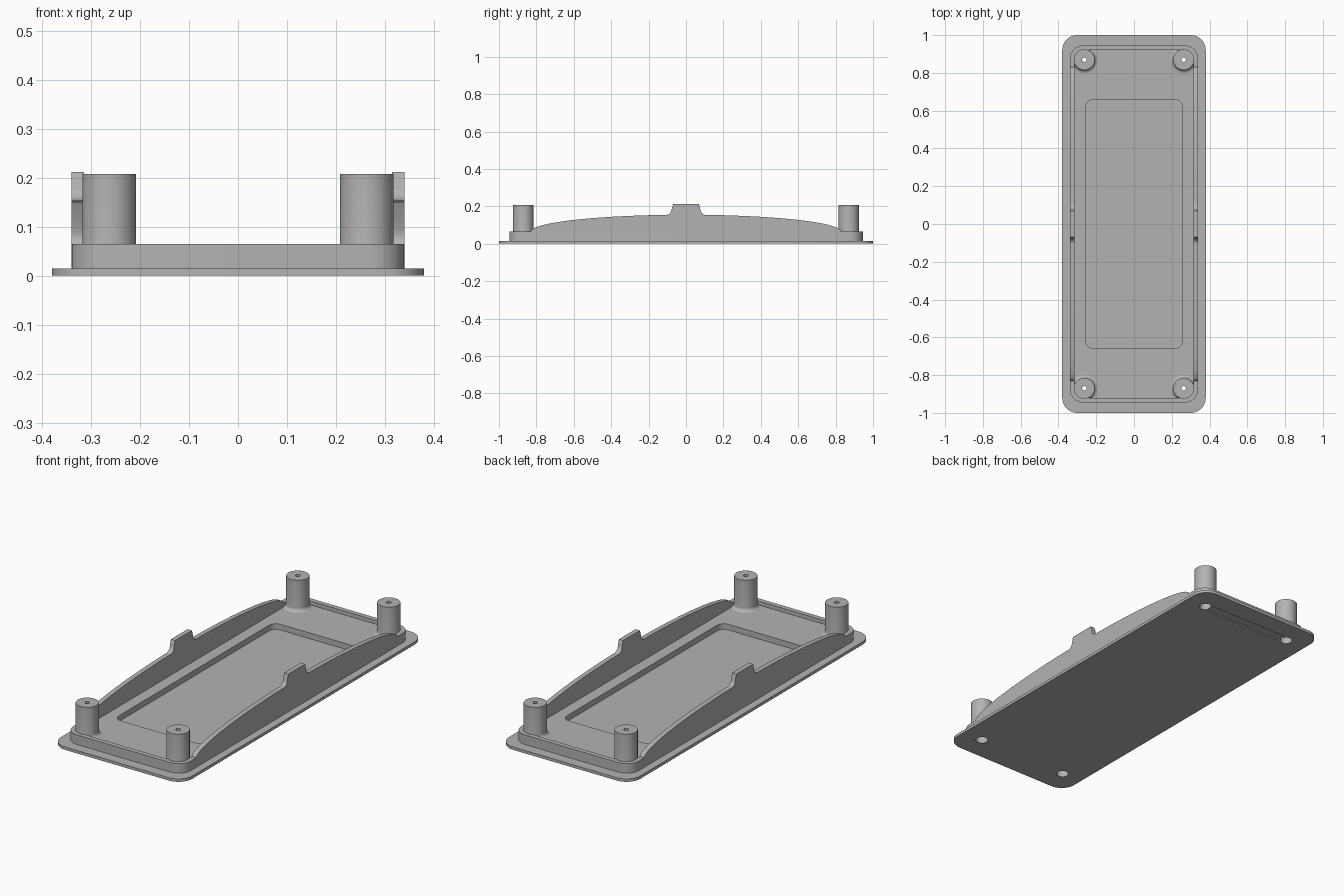
import bpy, bmesh, math

if "Cube" in bpy.data.objects:
    bpy.data.objects.remove(bpy.data.objects["Cube"])

grey = bpy.data.materials.new("plain grey")
grey.use_nodes = True
grey.diffuse_color = (0.45, 0.45, 0.45, 1)
grey.node_tree.nodes["Principled BSDF"].inputs["Base Color"].default_value = (0.45, 0.45, 0.45, 1)

RIM_TOP, FLOOR = 0.065, 0.045
BOSS_X, BOSS_Y, BORE = 0.263, 0.87, 0.03


def make_object(name, bm):
    bmesh.ops.recalc_face_normals(bm, faces=bm.faces)
    mesh = bpy.data.meshes.new(name)
    bm.to_mesh(mesh)
    bm.free()
    mesh.materials.append(grey)
    obj = bpy.data.objects.new(name, mesh)
    bpy.context.collection.objects.link(obj)
    return obj


def activate(obj):
    bpy.ops.object.select_all(action='DESELECT')
    obj.select_set(True)
    bpy.context.view_layer.objects.active = obj


def smooth(obj):
    activate(obj)
    bpy.ops.object.shade_smooth_by_angle(angle=math.radians(30))


def rounded_loop(bm, hx, hy, r, z, steps=10):
    verts = []
    for quarter, (sx, sy) in enumerate(((1, 1), (-1, 1), (-1, -1), (1, -1))):
        for i in range(steps + 1):
            a = math.pi / 2 * (quarter + i / steps)
            verts.append(bm.verts.new((sx * (hx - r) + r * math.cos(a),
                                       sy * (hy - r) + r * math.sin(a), z)))
    return verts


def bridge(bm, a, b):
    for i in range(len(a)):
        j = (i + 1) % len(a)
        bm.faces.new((a[i], a[j], b[j], b[i]))


def cut(obj, cutter):
    cutter.hide_render = True
    mod = obj.modifiers.new("cut", 'BOOLEAN')
    mod.operation, mod.solver, mod.object = 'DIFFERENCE', 'EXACT', cutter
    activate(obj)
    bpy.ops.object.modifier_apply(modifier=mod.name)
    bpy.data.objects.remove(cutter)


# Tray: flange, raised rim, floor and recessed panel, lofted outside to inside
bm = bmesh.new()
sections = [(0.38, 1.0, 0.08, 0), (0.38, 1.0, 0.08, 0.015),
            (0.34, 0.945, 0.07, 0.015), (0.34, 0.945, 0.07, RIM_TOP),
            (0.315, 0.92, 0.045, RIM_TOP), (0.315, 0.92, 0.045, FLOOR),
            (0.255, 0.66, 0.04, FLOOR), (0.255, 0.66, 0.04, 0.015)]
loops = [rounded_loop(bm, *s) for s in sections]
for lower, upper in zip(loops, loops[1:]):
    bridge(bm, lower, upper)
bm.faces.new(loops[0])
bm.faces.new(loops[-1])
tray = make_object("tray", bm)

# Screw bores through the tray
corners = [(sx * BOSS_X, sy * BOSS_Y) for sx in (-1, 1) for sy in (-1, 1)]
for x, y in corners:
    bm = bmesh.new()
    a = rounded_loop(bm, BORE, BORE, BORE - 0.0001, -0.1)
    b = rounded_loop(bm, BORE, BORE, BORE - 0.0001, 0.2)
    bridge(bm, a, b)
    bm.faces.new(a)
    bm.faces.new(b)
    bmesh.ops.translate(bm, verts=bm.verts, vec=(x, y, 0))
    cut(tray, make_object("bore_cutter", bm))

# Shallow slot on the underside at the back
bm = bmesh.new()
bmesh.ops.create_cube(bm, size=1)
bmesh.ops.scale(bm, verts=bm.verts, vec=(0.47, 0.05, 0.012))
bmesh.ops.translate(bm, verts=bm.verts, vec=(0, BOSS_Y, 0))
cut(tray, make_object("slot_cutter", bm))
smooth(tray)

# Hollow screw bosses with a flared foot, turned from a closed profile
flare = [(0.073 - 0.018 * math.sin(t), FLOOR + 0.018 * (1 - math.cos(t)))
         for t in (math.pi / 2 * i / 5 for i in range(6))]
profile = [(BORE, 0.035), (0.073, 0.035)] + flare + [
    (0.055, 0.208), (0.012, 0.208), (0.012, 0.16), (BORE, 0.16)]
for n, (x, y) in enumerate(corners):
    bm = bmesh.new()
    rings = []
    for r, z in profile:
        rings.append([bm.verts.new((x + r * math.cos(math.tau * i / 40),
                                    y + r * math.sin(math.tau * i / 40), z))
                      for i in range(40)])
    for a, b in zip(rings, rings[1:] + rings[:1]):
        bridge(bm, a, b)
    smooth(make_object("screw_boss_%d" % (n + 1), bm))

# Arched side walls with a central tab
half = []
for i in range(25):
    t = math.acos(0.107 / 0.83) * i / 24
    half.append((0.83 * math.cos(t), RIM_TOP + 0.09 * math.sin(t)))
for i in range(1, 7):
    t = math.pi / 2 * i / 6
    half.append((0.107 - 0.03 * math.sin(t), 0.184 - 0.03 * math.cos(t)))
half.append((0.069, 0.212))
outline = half + [(-y, z) for y, z in reversed(half)]
for side, name in ((1, "left_side_wall"), (-1, "right_side_wall")):
    bm = bmesh.new()
    inner = [bm.verts.new((side * 0.315, y, z)) for y, z in outline]
    outer = [bm.verts.new((side * 0.34, y, z)) for y, z in outline]
    bridge(bm, inner, outer)
    bm.faces.new(inner)
    bm.faces.new(outer)
    smooth(make_object(name, bm))
